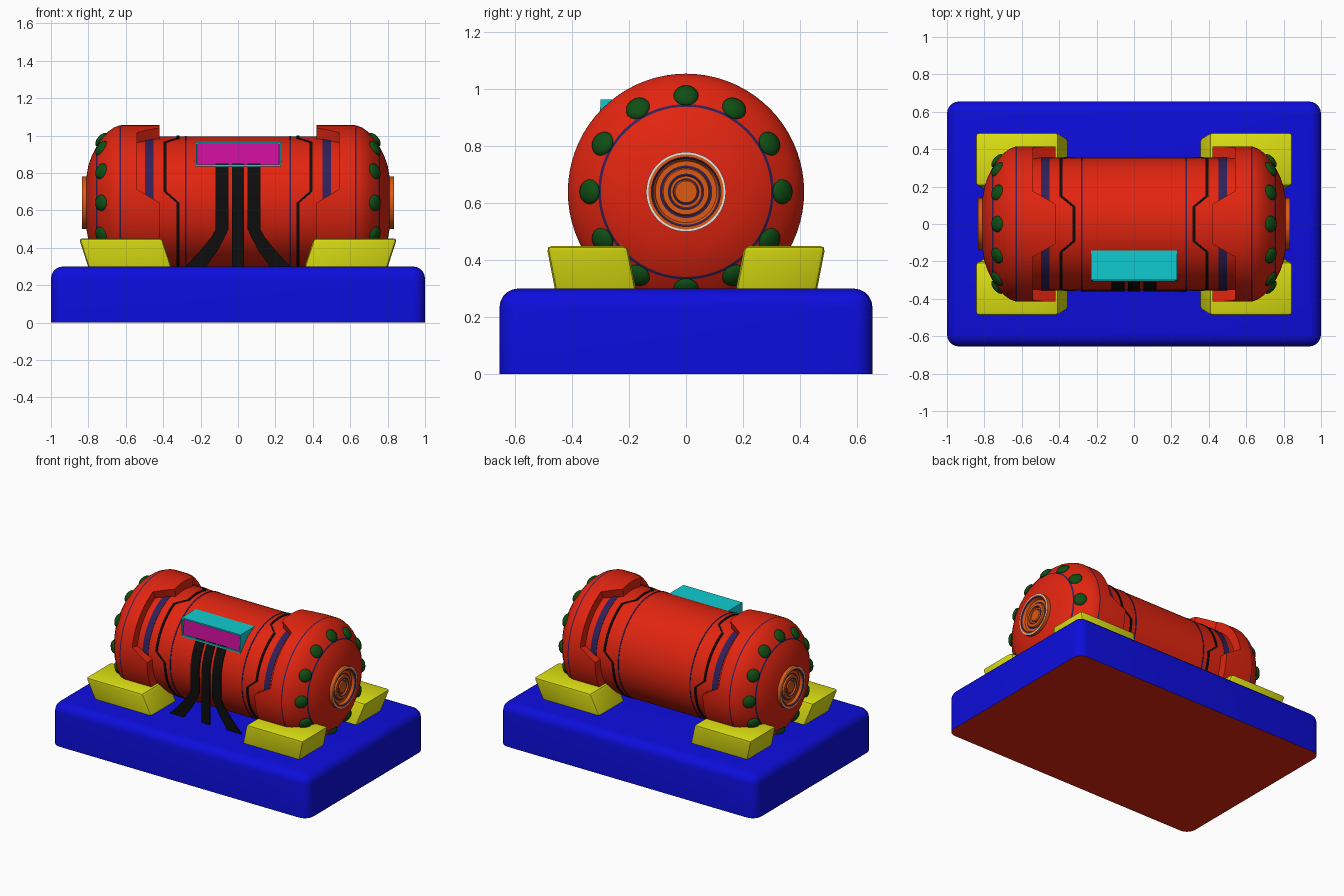
import bpy, bmesh, math
from mathutils import Matrix, Vector

if "Cube" in bpy.data.objects:
    bpy.data.objects.remove(bpy.data.objects["Cube"])

COLOURS = {
    "red": (.76, .018, .005), "blue": (.004, .004, .72), "yellow": (.72, .74, .006),
    "green": (.005, .075, .007), "purple": (.03, .015, .1), "orange": (.72, .1, .006),
    "black": (.004, .004, .004), "cyan": (.005, .6, .63), "magenta": (.65, .005, .36),
    "white": (.9, .9, .9)}
MATS = {}
for key, rgb in COLOURS.items():
    m = bpy.data.materials.new(key)
    m.use_nodes = True
    m.diffuse_color = (*rgb, 1)
    m.node_tree.nodes["Principled BSDF"].inputs["Base Color"].default_value = (*rgb, 1)
    MATS[key] = m

AXIS_Z = .64
STEPS = 72


def finish(name, bm, colours, fix=True):
    if fix:
        bmesh.ops.recalc_face_normals(bm, faces=bm.faces)
    me = bpy.data.meshes.new(name)
    bm.to_mesh(me)
    bm.free()
    for c in colours:
        me.materials.append(MATS[c])
    ob = bpy.data.objects.new(name, me)
    bpy.context.collection.objects.link(ob)
    bpy.ops.object.select_all(action='DESELECT')
    ob.select_set(True)
    bpy.context.view_layer.objects.active = ob
    bpy.ops.object.shade_smooth_by_angle(angle=math.radians(32))
    return ob


def revolve(name, profile, side, colours, bands={}):
    """Sweep profile(angle) -> [(x, radius)] round the long axis; angle 0 is up."""
    bm = bmesh.new()
    rings = []
    for i in range(STEPS):
        a = math.tau * i / STEPS
        rings.append([bm.verts.new((side * x, r * math.sin(a), AXIS_Z + r * math.cos(a)))
                      for x, r in profile(a)])
    for i in range(STEPS):
        p, q = rings[i], rings[(i + 1) % STEPS]
        for j in range(len(p) - 1):
            f = bm.faces.new((p[j], p[j + 1], q[j + 1], q[j]))
            f.material_index = bands.get(j, 0)
            f.normal_update()
            if side > 0:
                f.normal_flip()
    return finish(name, bm, colours, fix=False)


def box(name, lo, hi, colour, bevel=0, segments=3, shift=(0, 0)):
    """Box whose top is slid by shift; every edge but the bottom ones is bevelled."""
    bm = bmesh.new()
    bmesh.ops.create_cube(bm, size=1)
    for v in bm.verts:
        top = v.co.z > 0
        v.co = [lo[k] if v.co[k] < 0 else hi[k] for k in range(3)]
        if top:
            v.co.x += shift[0]
            v.co.y += shift[1]
    if bevel:
        edges = [e for e in bm.edges if max(v.co.z for v in e.verts) > lo[2] + .001]
        bmesh.ops.bevel(bm, geom=edges, offset=bevel, segments=segments, profile=.5,
                        affect='EDGES')
    bmesh.ops.recalc_face_normals(bm, faces=bm.faces)
    return finish(name, bm, colour if isinstance(colour, list) else [colour])


# Base slab with a red underside
base = box("base", (-1, -.655, 0), (1, .655, .3), ["blue", "red"], .065, 5)
for p in base.data.polygons:
    if p.normal.z < -.9:
        p.material_index = 1

# Sloping corner supports
for sx in (-1, 1):
    for sy in (-1, 1):
        xs, ys = sorted((sx * .355, sx * .80)), sorted((sy * .175, sy * .46))
        box("support", (xs[0], ys[0], .295), (xs[1], ys[1], .45), "yellow", .018, 2,
            (sx * .05, sy * .03))


def notch(a):
    """0 where the collar reaches inwards, 1 where it is cut back."""
    d = math.degrees(min(a, math.tau - a))
    return max(0, min(1, (d - 15) / 10, (90 - d) / 10))


def collar_profile(a):
    inner = .42 + .12 * notch(a)
    return [(inner, .33), (inner, .415), (.626, .415), (.634, .414), (.665, .402), (.695, .38),
            (.725, .347), (.752, .308), (.758, .299), (.782, .25), (.8, .2), (.812, .13)]


def trace_profile(a):
    x = .313 + .07 * notch(a)
    return [(x, .35), (x, .359), (x + .016, .359), (x + .016, .35)]


def band(x, width):
    return lambda a: [(x, .35), (x, .3575), (x + width, .3575), (x + width, .35)]


# Central drum
revolve("drum", lambda a: [(-.56, .355), (.56, .355)], 1, ["red"])

HUB = [(.79, .14), (.835, .14), (.835, .132), (.835, .122), (.828, .115), (.812, .108),
       (.812, .092), (.812, .084), (.822, .08), (.822, .064), (.822, .058), (.812, .055),
       (.812, .047), (.812, .042), (.82, .038), (.82, 0)]

for s in (-1, 1):
    # Domed ends with notched collars and thin seams
    revolve("end_cap", collar_profile, s, ["red", "purple"], {2: 1, 7: 1})
    revolve("collar_trace", trace_profile, s, ["black"])
    revolve("wide_band", band(.452, .045), s, ["purple"])
    revolve("thin_band", band(.276, .008), s, ["purple"])
    # Stepped end hub
    hub = revolve("hub", lambda a: HUB, s, ["orange", "white", "purple"],
                  {1: 1, 3: 2, 6: 2, 9: 2, 12: 2})
    # Ring of studs
    for i in range(12):
        a = math.tau * i / 12
        n = Vector((s * .75, .66 * math.sin(a), .66 * math.cos(a)))
        place = Matrix.Translation((s * .73, .338 * math.sin(a), AXIS_Z + .338 * math.cos(a)))
        bm = bmesh.new()
        bmesh.ops.create_uvsphere(bm, u_segments=16, v_segments=8, radius=1,
                                  matrix=place @ n.to_track_quat('Z', 'Y').to_matrix().to_4x4()
                                  @ Matrix.Diagonal((.044, .044, .022, 1)))
        finish("stud", bm, ["green"])

# Display housing with an inset screen
bm = bmesh.new()
section = [(-.306, .835), (-.3, .965), (-.136, .965), (-.136, .835)]
ends = [[bm.verts.new((x, y, z)) for y, z in section] for x in (-.23, .23)]
bm.faces.new(ends[0])
bm.faces.new(ends[1])
for k in range(4):
    n = (k + 1) % 4
    bm.faces.new((ends[0][k], ends[0][n], ends[1][n], ends[1][k]))
bmesh.ops.recalc_face_normals(bm, faces=bm.faces)
front = min(bm.faces, key=lambda f: f.calc_center_median().y)
bmesh.ops.inset_individual(bm, faces=[front], thickness=.013)
bmesh.ops.inset_individual(bm, faces=[front], thickness=.001, depth=-.012)
front.material_index = 1
finish("display", bm, ["cyan", "magenta"])


# Flat cables hanging from the display to the base
def cable(name, path):
    """path holds (centre x, half width, z); the cable hugs the drum, then drops."""
    bm = bmesh.new()
    rows = []
    for x, w, z in path:
        y = -math.sqrt(.361 ** 2 - max(0, z - AXIS_Z) ** 2)
        rows.append([bm.verts.new((x + d * w, y + t, z))
                     for d, t in ((-1, 0), (1, 0), (1, .008), (-1, .008))])
    for p, q in zip(rows, rows[1:]):
        for k in range(4):
            n = (k + 1) % 4
            bm.faces.new((p[k], p[n], q[n], q[k]))
    bm.faces.new(rows[0])
    bm.faces.new(rows[-1])
    finish(name, bm, ["black"])


upper = [.85 - .035 * i for i in range(7)]
cable("middle_cable", [(0, .032, z) for z in upper + [.3]])
for s in (-1, 1):
    cable("side_cable", [(s * .085, .034, z) for z in upper + [.5]]
          + [(s * .105, .036, .46), (s * .155, .046, .385), (s * .225, .055, .3)])
